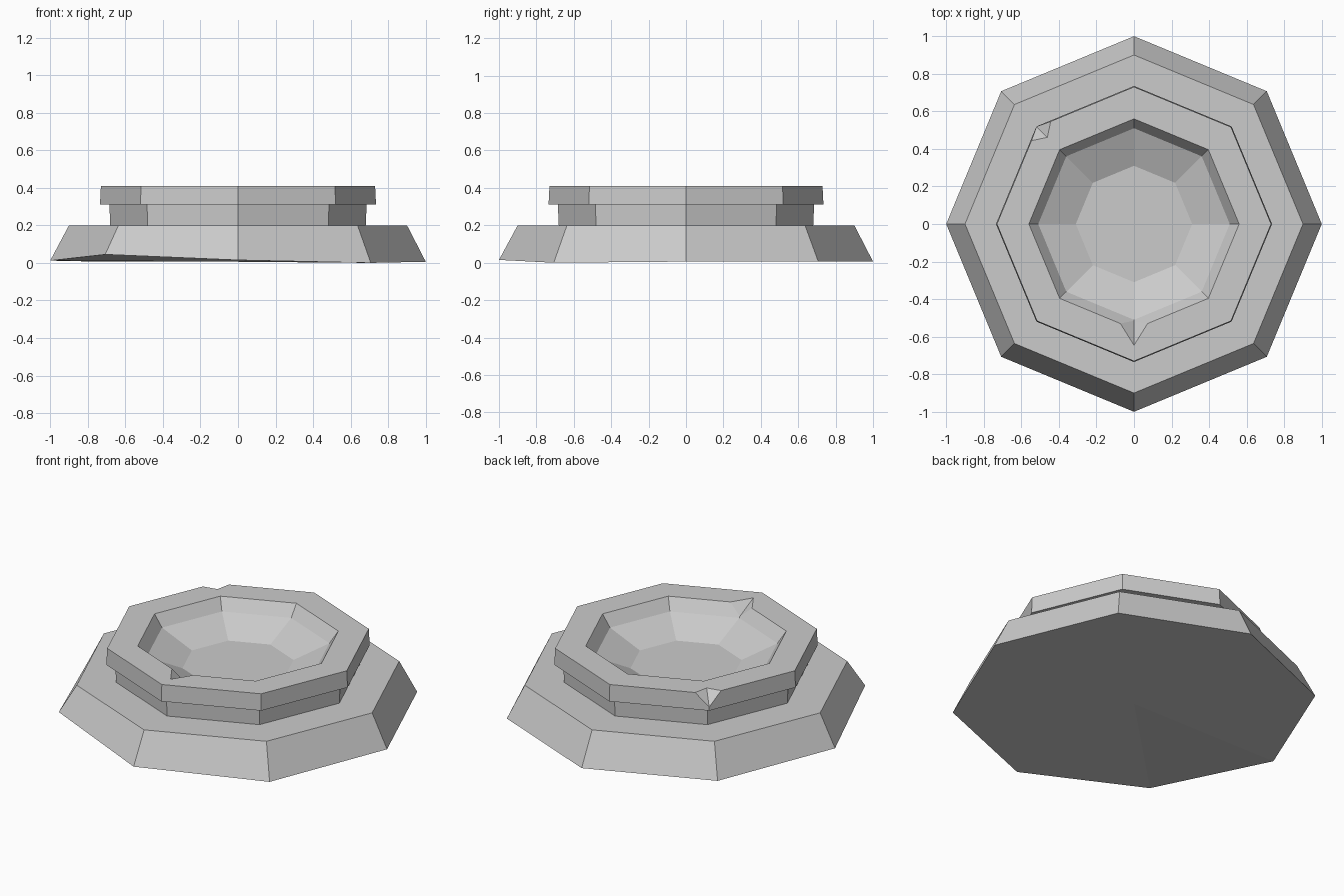
import bpy
import bmesh
from math import sin, cos, pi
from mathutils import Vector

SIDES = 8

if "Cube" in bpy.data.objects:
    bpy.data.objects.remove(bpy.data.objects["Cube"], do_unlink=True)

stone = bpy.data.materials.new("stone_grey")
stone.use_nodes = True
grey = (0.6, 0.6, 0.6, 1)
stone.diffuse_color = grey
stone.node_tree.nodes["Principled BSDF"].inputs["Base Color"].default_value = grey


def add_object(name, bm):
    bmesh.ops.recalc_face_normals(bm, faces=bm.faces)
    mesh = bpy.data.meshes.new(name)
    bm.to_mesh(mesh)
    bm.free()
    mesh.materials.append(stone)
    obj = bpy.data.objects.new(name, mesh)
    bpy.context.collection.objects.link(obj)
    return obj


def turned(name, profile, drops=None):
    """Closed octagonal solid from (radius, height) rings; drops lift first-ring corners."""
    bm = bmesh.new()
    rings = []
    for radius, z in profile:
        rings.append([bm.verts.new((radius * cos(2 * pi * i / SIDES),
                                    radius * sin(2 * pi * i / SIDES), z))
                      for i in range(SIDES)])
    for corner, z in (drops or {}).items():
        rings[0][corner].co.z = z
    for low, high in zip(rings, rings[1:]):
        for i in range(SIDES):
            j = (i + 1) % SIDES
            bm.faces.new((low[i], low[j], high[j], high[i]))
    # Fan the underside so uneven corners stay clean
    centre = bm.verts.new((0, 0, profile[0][1]))
    for i in range(SIDES):
        bm.faces.new((centre, rings[0][(i + 1) % SIDES], rings[0][i]))
    bm.faces.new(rings[-1])
    return add_object(name, bm)


def chip(target, points):
    """Knock a convex chunk out of the target."""
    bm = bmesh.new()
    for p in points:
        bm.verts.new(Vector(p))
    bmesh.ops.convex_hull(bm, input=bm.verts)
    cutter = add_object("chip_cutter", bm)
    cutter.hide_render = True
    mod = target.modifiers.new("chip", "BOOLEAN")
    mod.operation = "DIFFERENCE"
    mod.solver = "EXACT"
    mod.object = cutter
    bpy.context.view_layer.objects.active = target
    bpy.ops.object.modifier_apply(modifier=mod.name)
    bpy.data.objects.remove(cutter, do_unlink=True)


# Sloped base slab with a few worn lower corners
turned("base", [(1.0, 0.006), (0.9, 0.2)], {4: 0.012, 5: 0.045, 6: 0.015, 7: 0.0})

# Neck, overhanging rim and hollow bowl
bowl = turned("bowl", [(0.68, 0.195), (0.685, 0.31), (0.735, 0.31), (0.73, 0.41),
                       (0.56, 0.41), (0.51, 0.34), (0.31, 0.255)])

# Chip in the inner front corner of the rim
chip(bowl, [(-0.075, -0.53, 0.412), (0.075, -0.53, 0.412), (0, -0.65, 0.412),
            (0, -0.505, 0.342), (0, -0.56, 0.5)])

# Chip in the outer back right corner of the rim
chip(bowl, [(-0.555, 0.44, 0.412), (-0.44, 0.555, 0.412), (-0.46, 0.46, 0.412),
            (-0.52, 0.52, 0.33), (-0.56, 0.56, 0.412), (-0.52, 0.52, 0.5)])
